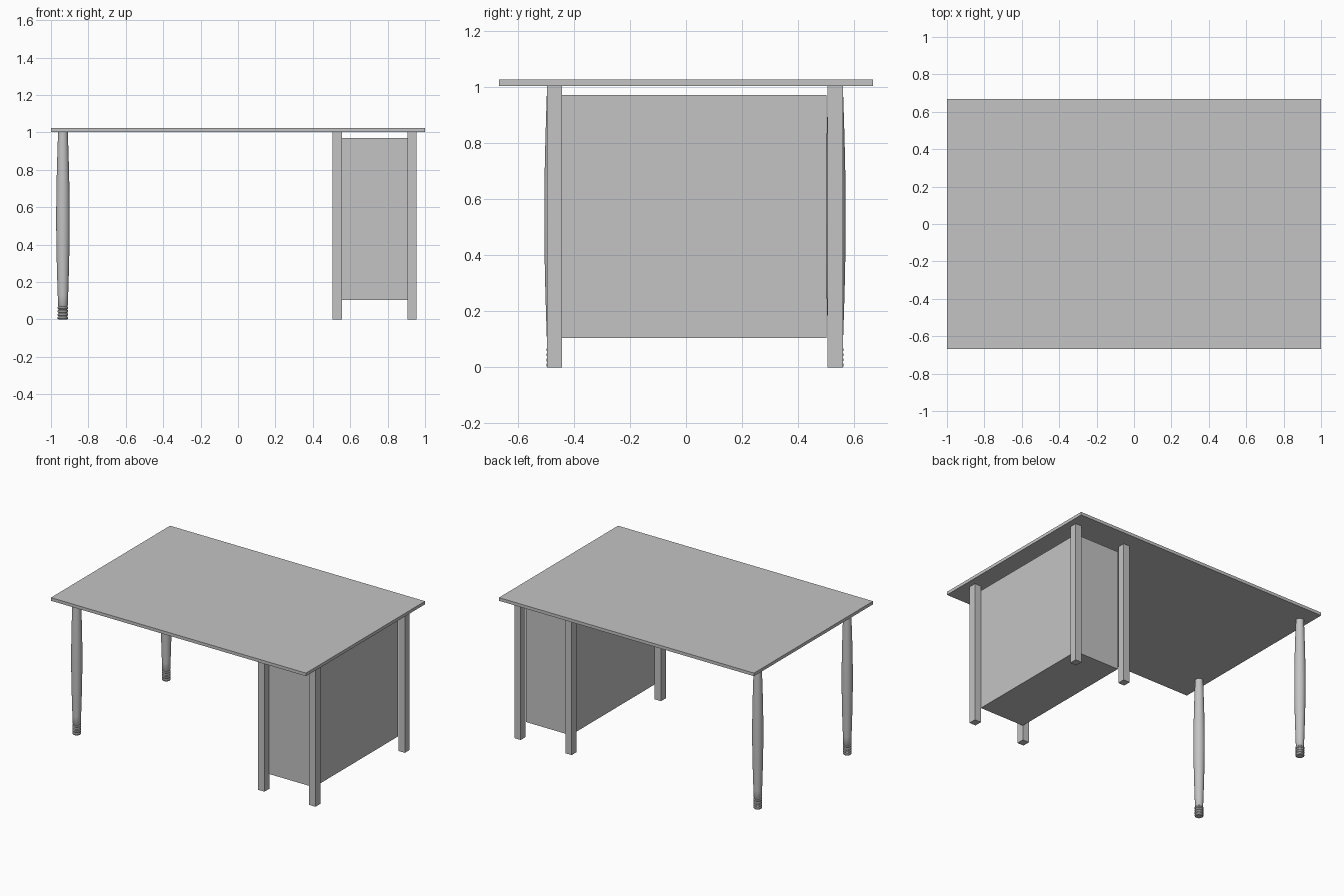
import bpy
import bmesh
import math

cube = bpy.data.objects.get("Cube")
if cube:
    bpy.data.objects.remove(cube, do_unlink=True)

# One plain grey for the whole desk
grey = bpy.data.materials.new("plain grey")
grey.use_nodes = True
colour = (0.55, 0.55, 0.55, 1)
grey.diffuse_color = colour
grey.node_tree.nodes["Principled BSDF"].inputs["Base Color"].default_value = colour


def add_object(name, bm):
    bmesh.ops.recalc_face_normals(bm, faces=bm.faces[:])
    mesh = bpy.data.meshes.new(name)
    bm.to_mesh(mesh)
    bm.free()
    mesh.materials.append(grey)
    obj = bpy.data.objects.new(name, mesh)
    bpy.context.collection.objects.link(obj)
    return obj


def box(name, low, high):
    bm = bmesh.new()
    bmesh.ops.create_cube(bm, size=1)
    for v in bm.verts:
        for i in range(3):
            v.co[i] = low[i] if v.co[i] < 0 else high[i]
    return add_object(name, bm)


def turned(name, profile, x, y, sides=32):
    """Lathe a (radius, height) profile, with capped ends."""
    bm = bmesh.new()
    rings = []
    for r, z in profile:
        angles = [2 * math.pi * i / sides for i in range(sides)]
        rings.append([bm.verts.new((r * math.cos(a), r * math.sin(a), z)) for a in angles])
    for a, b in zip(rings, rings[1:]):
        for i in range(sides):
            j = (i + 1) % sides
            bm.faces.new((a[i], a[j], b[j], b[i]))
    bm.faces.new(rings[0])
    bm.faces.new(rings[-1])
    obj = add_object(name, bm)
    obj.location = (x, y, 0)
    bpy.ops.object.select_all(action="DESELECT")
    obj.select_set(True)
    bpy.context.view_layer.objects.active = obj
    bpy.ops.object.shade_smooth_by_angle(angle=math.radians(35))
    return obj


TOP = 1.003

# Tabletop and closed cabinet
box("tabletop", (-1, -0.667, TOP), (1, 0.667, 1.025))
box("cabinet", (0.555, -0.443, 0.105), (0.905, 0.5, 0.97))

# Square posts around the cabinet
for side, x in (("right", 0.505), ("left", 0.905)):
    for end, y in (("front", -0.496), ("back", 0.505)):
        box(f"{end}_{side}_post", (x, y, 0), (x + 0.05, y + 0.054, TOP))

# Turned leg profile: ringed foot, then a gently swelling shaft
profile = []
for k in range(4):
    z = k * 0.018
    profile += [(0.023, z), (0.028, z + 0.004), (0.028, z + 0.012), (0.023, z + 0.016)]
for k in range(17):
    t = k / 16
    profile.append((0.026 + 0.010 * math.sin(math.pi * t), 0.074 + t * (TOP - 0.074)))

for end, y in (("front", -0.469), ("back", 0.533)):
    turned(f"{end}_turned_leg", profile, -0.936, y)
